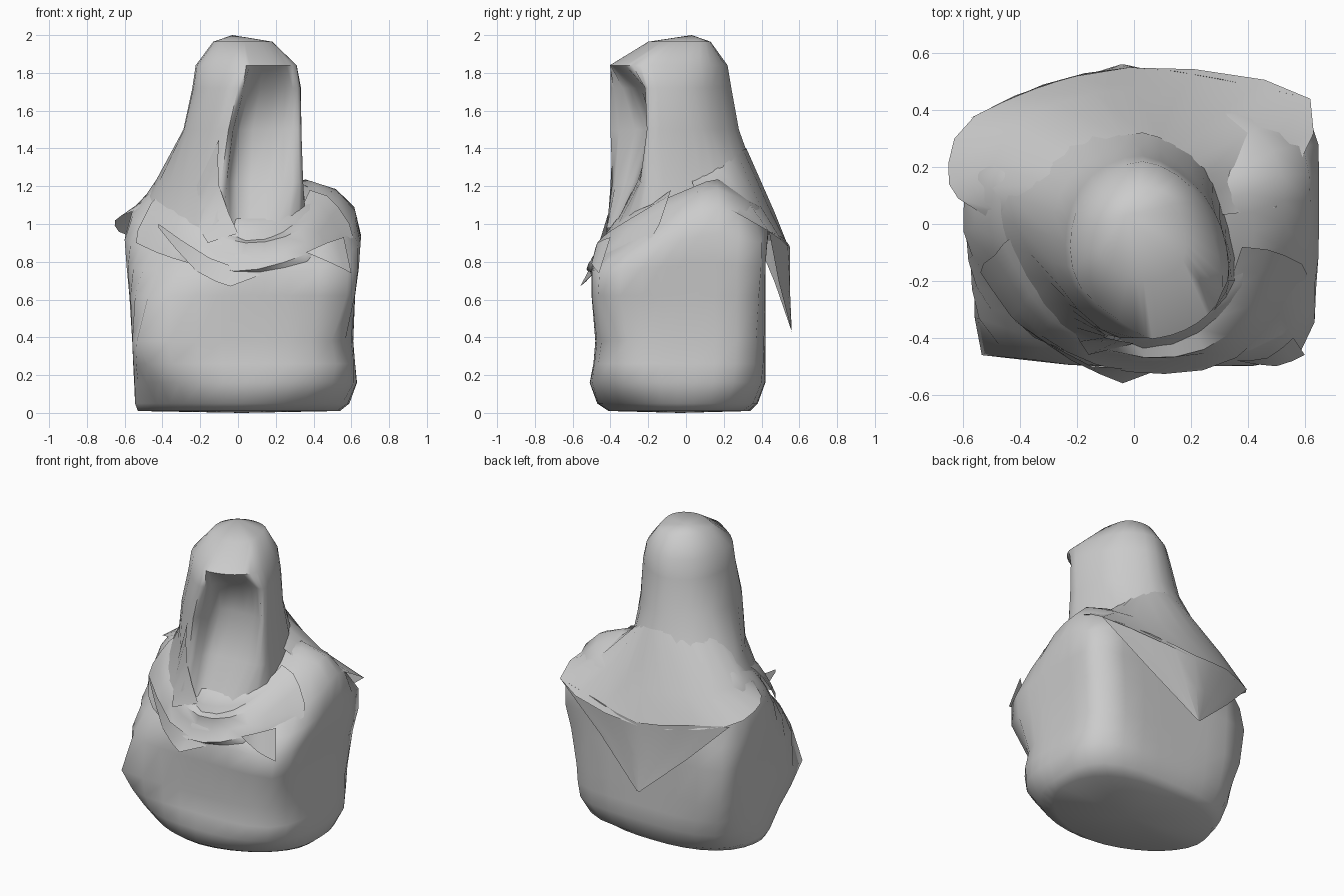
import bpy, bmesh, math
from mathutils import Vector

cloth = bpy.data.materials.new("grey cloth")
cloth.diffuse_color = (0.6, 0.6, 0.6, 1)


def spline(pts, n, closed=False):
    """Smooth curve through the given points, n steps per span."""
    out, m = [], len(pts)
    for i in range(m if closed else m - 1):
        if closed:
            p = [Vector(pts[(i + k) % m]) for k in (-1, 0, 1, 2)]
        else:
            p = [Vector(pts[min(max(i + k, 0), m - 1)]) for k in (-1, 0, 1, 2)]
        for s in range(n):
            t = s / n
            out.append(p[1] + 0.5 * t * (p[2] - p[0] + t * (2 * p[0] - 5 * p[1] + 4 * p[2] - p[3]
                       + t * (3 * (p[1] - p[2]) + p[3] - p[0]))))
    if not closed:
        out.append(Vector(pts[-1]))
    return out


def loft(name, rows, closed=False, n=2, caps=(), angle=50):
    """Skin smooth rows of points; caps are optional (bottom, top) centre points."""
    rows = [spline(r, n, closed) for r in rows] if n > 1 else rows
    bm = bmesh.new()
    grid = [[bm.verts.new(p) for p in r] for r in rows]
    c = len(grid[0])
    for a, b in zip(grid, grid[1:]):
        for i in range(c if closed else c - 1):
            j = (i + 1) % c
            bm.faces.new((a[i], a[j], b[j], b[i]))
    for point, row in zip(caps, (grid[0], grid[-1])):
        if point:
            v = bm.verts.new(point)
            for i in range(c):
                bm.faces.new((row[i], row[(i + 1) % c], v))
    bmesh.ops.recalc_face_normals(bm, faces=bm.faces)
    me = bpy.data.meshes.new(name)
    bm.to_mesh(me)
    bm.free()
    me.materials.append(cloth)
    ob = bpy.data.objects.new(name, me)
    bpy.context.collection.objects.link(ob)
    bpy.ops.object.select_all(action='DESELECT')
    ob.select_set(True)
    bpy.context.view_layer.objects.active = ob
    bpy.ops.object.shade_smooth_by_angle(angle=math.radians(angle))
    return ob


def body_ring(z, x0, x1, y0, y1, tilt, powers, count=32):
    """Box section with its own roundness at each corner, tilted towards the back."""
    ring = []
    for i in range(count):
        a = 2 * math.pi * i / count
        ca, sa = math.cos(a), math.sin(a)
        p = powers[i * 4 // count]
        r = (abs(ca) ** p + abs(sa) ** p) ** (-1 / p)
        x = (x0 + x1) / 2 + (x1 - x0) / 2 * r * ca
        y = (y0 + y1) / 2 + (y1 - y0) / 2 * r * sa
        ring.append(Vector((x, y, z + tilt * min(y, 0.3 - y))))
    return ring


# Body: sack-like torso; corner roundness is back right, back left, front left, front right
sections = [
    (0.01, -.53, .54, -.41, .34, 0, (2.6, 2.4, 1.7, 1.8)),
    (0.05, -.545, .59, -.47, .38, 0, (3.5, 3, 1.8, 2.1)),
    (0.16, -.55, .63, -.51, .42, 0, (4, 4, 2.6, 2.8)),
    (0.26, -.555, .62, -.49, .42, 0, (5, 5, 5, 3.6)),
    (0.38, -.56, .61, -.48, .42, 0, (6, 8, 16, 3.2)),
    (0.62, -.575, .62, -.50, .42, 0, (9, 11, 3.8, 9)),
    (0.78, -.59, .64, -.50, .42, .05, (14, 6, 2.2, 7)),
    (0.92, -.60, .65, -.48, .43, .2, (10, 3, 1.55, 3)),
    (1.04, -.56, .62, -.46, .44, .4, (4, 3, 1.45, 1.8)),
    (1.13, -.47, .53, -.42, .42, .42, (3, 3, 1.5, 1.7)),
    (1.18, -.32, .42, -.37, .32, .42, (2, 2, 2, 2)),
]
loft("torso", [body_ring(*s) for s in sections], True, 1,
     ((0.02, -0.03, 0), (0.05, 0, 1.15)), 70)

# Hood: closed rings running round the back, then into the hollow at the front
hood = {
    .98: [(.36, -.20), (.34, .08), (.25, .40), (0, .47), (-.40, .40),
          (-.57, .10), (-.35, -.28), (-.12, -.42), (0, -.38), (.20, -.37)],
    1.22: [(.345, -.20), (.30, .08), (.21, .28), (.02, .38), (-.26, .32),
           (-.44, .10), (-.30, -.20), (-.09, -.39), (-.01, -.28), (.24, -.25)],
    1.5: [(.335, -.20), (.30, .03), (.20, .17), (.03, .28), (-.18, .21),
          (-.28, .04), (-.26, -.22), (-.05, -.40), (.01, -.20), (.24, -.17)],
    1.72: [(.33, -.20), (.31, -.02), (.21, .14), (.03, .24), (-.15, .17),
           (-.235, 0), (-.21, -.22), (0, -.40), (.06, -.29), (.25, -.22)],
    1.84: [(.31, -.24), (.28, -.05), (.20, .13), (.03, .22), (-.14, .14),
           (-.22, -.02), (-.19, -.22), (.01, -.38), (.09, -.40), (.22, -.35)],
    1.965: [(.18, -.10), (.17, 0), (.13, .10), (.02, .13), (-.08, .09),
            (-.13, 0), (-.11, -.12), (-.02, -.18), (.06, -.20), (.14, -.17)],
}
loft("hood", [[(x, y, z) for x, y in ring] for z, ring in hood.items()],
     True, 3, (None, (-.03, 0.03, 2.0)), 60)

# Mantle: cloth falling from the hood over both shoulders
loft("mantle", [
    [(.29, .03, 1.24), (.19, .22, 1.36), (.03, .32, 1.40), (-.20, .24, 1.40),
     (-.32, .07, 1.40), (-.27, -.18, 1.26)],
    [(.38, .04, 1.19), (.40, .32, 1.13), (.0, .47, 1.06), (-.38, .37, 1.10),
     (-.51, .13, 1.12), (-.36, -.10, 1.17)],
    [(.50, .06, 1.17), (.62, .44, .96), (-.02, .55, .86), (-.56, .38, .93),
     (-.65, .14, 1.02), (-.52, .03, 1.08)],
], n=3)

# Point of the mantle hanging down behind
loft("mantle_point", [
    [(.62, .44, .96), (.30, .51, .93), (-.02, .55, .88), (-.32, .49, .92), (-.58, .37, .93)],
    [(.29, .49, .70), (.12, .52, .68), (-.03, .55, .66), (-.19, .51, .68), (-.34, .47, .69)],
    [(-.03, .56, .43), (-.035, .56, .43), (-.04, .56, .43), (-.045, .56, .43), (-.05, .56, .43)],
], n=2)

# Collar: draped folds sweeping across the chest
loft("collar", [
    [(-.41, -.03, 1.16), (-.24, -.30, 1.07), (.05, -.38, .93), (.27, -.33, .99), (.38, -.08, 1.18)],
    [(-.46, -.07, 1.11), (-.29, -.34, 1.01), (.04, -.47, .90), (.33, -.39, .97), (.47, -.09, 1.15)],
    [(-.49, -.11, 1.05), (-.31, -.36, .95), (.02, -.47, .83), (.36, -.41, .90), (.53, -.11, 1.09)],
    [(-.53, -.14, .97), (-.33, -.39, .88), (-.02, -.52, .75), (.36, -.47, .84), (.59, -.14, 1.0)],
    [(-.54, -.17, .90), (-.35, -.40, .82), (0, -.49, .74), (.36, -.47, .80), (.61, -.18, .93)],
], n=3)

# Small loose folds: (name, upper edge, lower edge)
folds = [
    ("chest_fold", [(-.42, -.34, 1.0), (-.15, -.50, .82), (.12, -.50, .73)],
     [(-.42, -.34, .98), (-.22, -.48, .75), (-.04, -.56, .67)]),
    ("neck_fold", [(-.10, -.39, 1.45), (-.10, -.40, 1.2), (0, -.42, .95)],
     [(-.22, -.30, 1.2), (-.22, -.36, 1.02), (-.16, -.46, .90)]),
    ("right_lapel", [(.36, -.48, .85), (.47, -.47, .90), (.56, -.40, .93)],
     [(.36, -.48, .85), (.50, -.50, .79), (.60, -.46, .74)]),
]
for name, top, low in folds:
    loft(name, [top, low], n=2)
